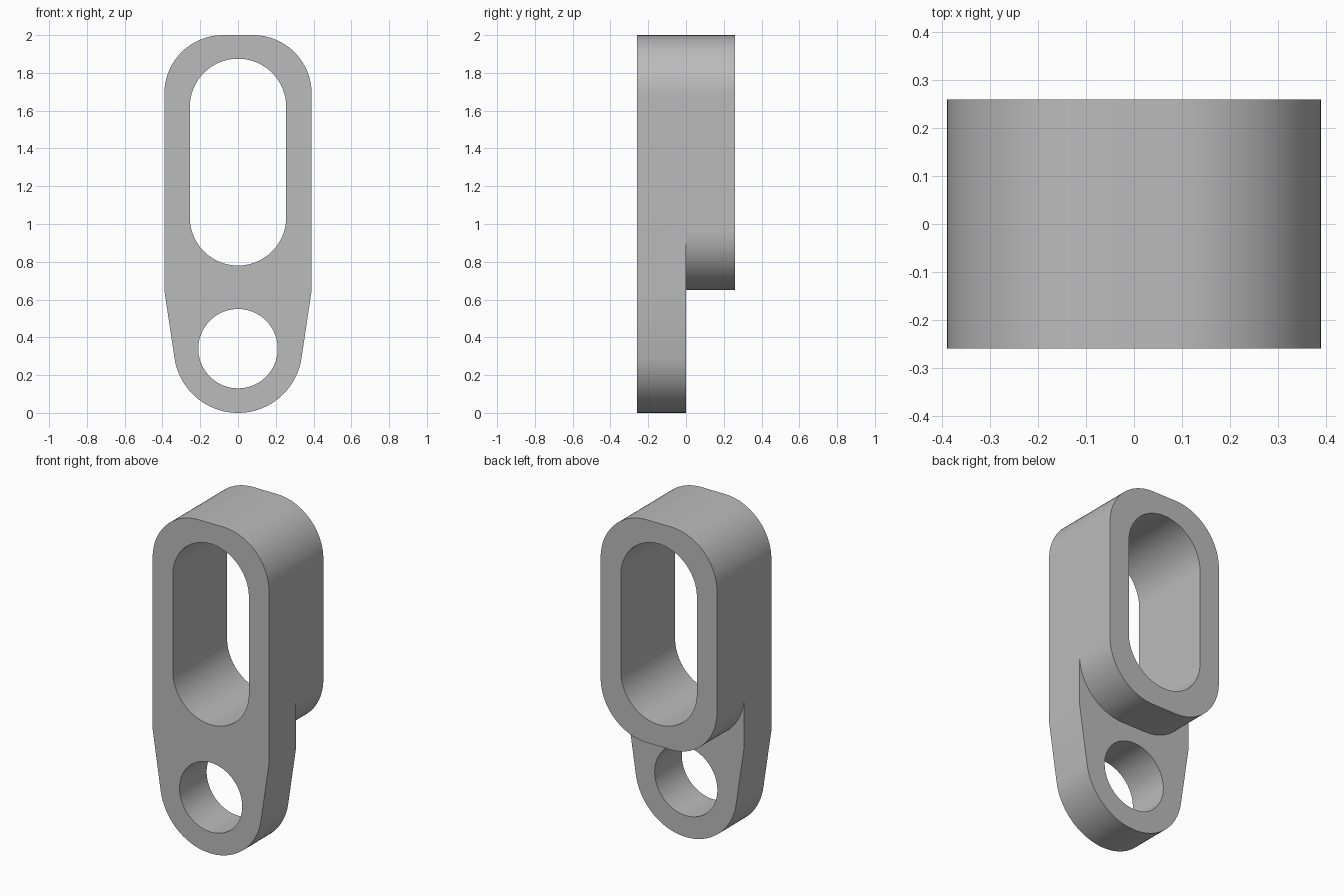
import bpy, bmesh
from math import sin, cos, radians, degrees, hypot, atan2, acos

cube = bpy.data.objects.get("Cube")
if cube:
    bpy.data.objects.remove(cube, do_unlink=True)

grey = bpy.data.materials.new("plain_grey")
grey.use_nodes = True
grey.diffuse_color = (0.5, 0.5, 0.5, 1)
grey.node_tree.nodes["Principled BSDF"].inputs["Base Color"].default_value = (0.5, 0.5, 0.5, 1)

HALF_WIDTH, HALF_DEPTH, CORNER = 0.39, 0.26, 0.31
TOP, BLOCK_BOTTOM = 2.0, 0.65
EYE_Z, EYE_OUTER, EYE_INNER = 0.34, 0.34, 0.21
SLOT_RADIUS, SLOT_LOW, SLOT_HIGH = 0.255, 1.035, 1.62


def arc(x, z, r, start, end):
    """Points on an arc in the x-z plane, angles in degrees."""
    n = max(2, round(abs(end - start) / 4))
    angles = [radians(start + (end - start) * i / n) for i in range(n + 1)]
    return [(x + r * cos(a), z + r * sin(a)) for a in angles]


def prism(name, outline, y0, y1):
    """Extrude an x-z outline from y0 to y1."""
    bm = bmesh.new()
    face = bm.faces.new([bm.verts.new((x, y0, z)) for x, z in outline])
    new = bmesh.ops.extrude_face_region(bm, geom=[face])["geom"]
    moved = [v for v in new if isinstance(v, bmesh.types.BMVert)]
    bmesh.ops.translate(bm, verts=moved, vec=(0, y1 - y0, 0))
    bmesh.ops.recalc_face_normals(bm, faces=bm.faces)
    mesh = bpy.data.meshes.new(name)
    bm.to_mesh(mesh)
    bm.free()
    mesh.materials.append(grey)
    obj = bpy.data.objects.new(name, mesh)
    bpy.context.collection.objects.link(obj)
    return obj


# Link body: rounded top, straight sides, flanks tangent to the round lower eye
inner_x = HALF_WIDTH - CORNER
rise = BLOCK_BOTTOM - EYE_Z
tangent = degrees(atan2(rise, HALF_WIDTH) - acos(EYE_OUTER / hypot(HALF_WIDTH, rise)))
outline = (arc(inner_x, TOP - CORNER, CORNER, 0, 90)
           + arc(-inner_x, TOP - CORNER, CORNER, 90, 180)
           + [(-HALF_WIDTH, BLOCK_BOTTOM)]
           + arc(0, EYE_Z, EYE_OUTER, 180 - tangent, 360 + tangent)
           + [(HALF_WIDTH, BLOCK_BOTTOM)])
link = prism("link_body", outline, -HALF_DEPTH, HALF_DEPTH)

# Long slot, round eye and the rear relief below the rounded block
slot = prism("slot_cutter", arc(0, SLOT_HIGH, SLOT_RADIUS, 0, 180)
             + arc(0, SLOT_LOW, SLOT_RADIUS, 180, 360), -1, 1)
eye = prism("eye_cutter", arc(0, EYE_Z, EYE_INNER, 0, 360)[:-1], -1, 1)
shoulder = BLOCK_BOTTOM + CORNER
relief = prism("relief_cutter", [(-1, -1), (1, -1), (1, shoulder)]
               + arc(inner_x, shoulder, CORNER, 0, -90)
               + arc(-inner_x, shoulder, CORNER, -90, -180)
               + [(-1, shoulder)], 0, 1)

bpy.ops.object.select_all(action='DESELECT')
link.select_set(True)
bpy.context.view_layer.objects.active = link
for cutter in (relief, slot, eye):
    cutter.hide_render = True
    mod = link.modifiers.new(cutter.name, 'BOOLEAN')
    mod.operation, mod.solver, mod.object = 'DIFFERENCE', 'EXACT', cutter
    bpy.ops.object.modifier_apply(modifier=mod.name)
    bpy.data.objects.remove(cutter, do_unlink=True)

# Smooth curved walls with crisp rims
bpy.ops.object.shade_smooth_by_angle(angle=radians(30))
normals = link.modifiers.new("even_shading", 'WEIGHTED_NORMAL')
normals.keep_sharp = True
